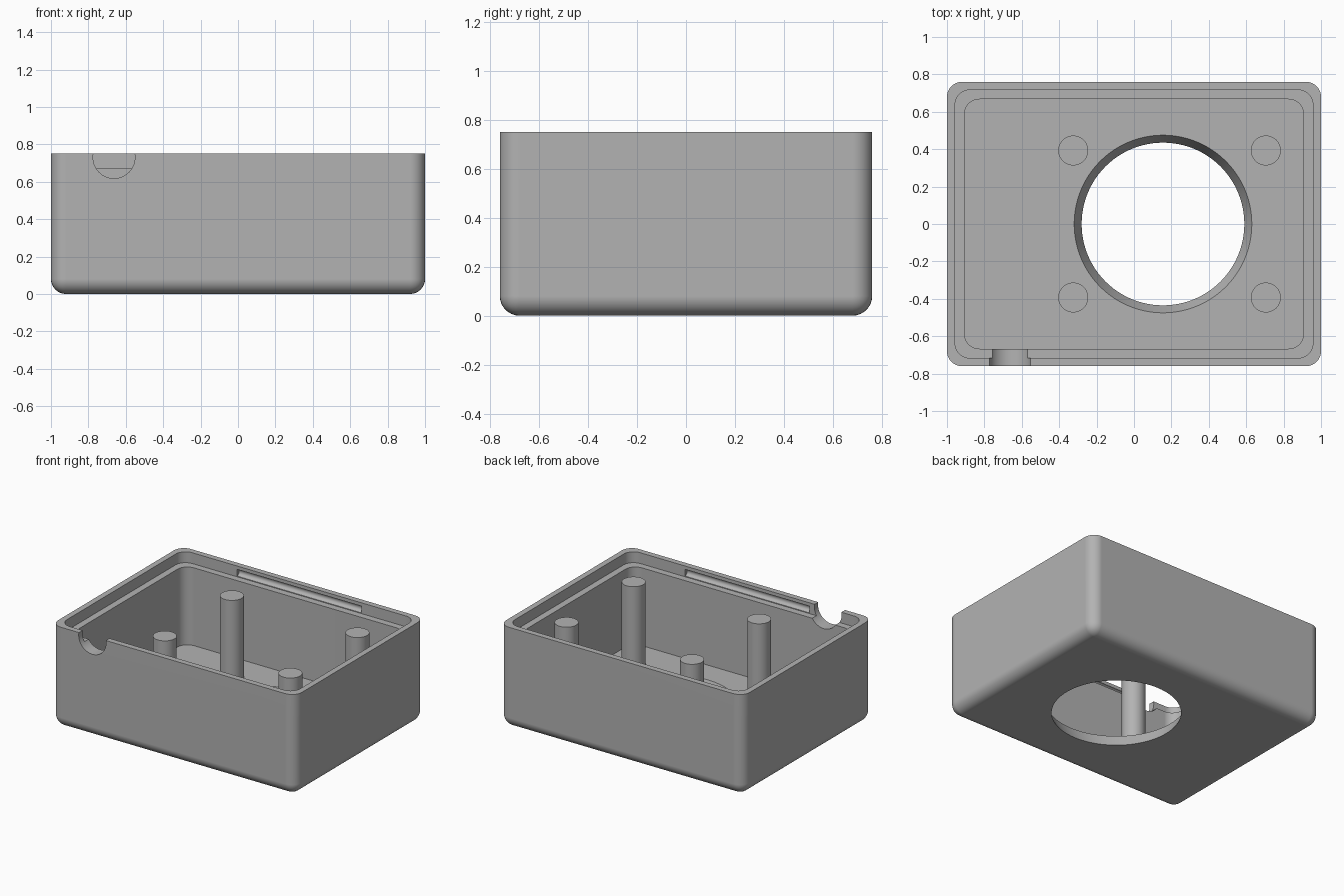
import bpy
import bmesh
import math
from mathutils import Matrix

cube = bpy.data.objects.get("Cube")
if cube:
    bpy.data.objects.remove(cube, do_unlink=True)

HALF_X, HALF_Y, HEIGHT = 1.0, 0.76, 0.75
FLOOR, LEDGE, RADIUS = 0.093, 0.67, 0.08
LIP, WALL = 0.043, 0.093

grey = bpy.data.materials.new("plain grey")
grey.use_nodes = True
colour = (0.45, 0.45, 0.45, 1)
grey.diffuse_color = colour
grey.node_tree.nodes["Principled BSDF"].inputs["Base Color"].default_value = colour


def finish(name, bm):
    mesh = bpy.data.meshes.new(name)
    bm.to_mesh(mesh)
    bm.free()
    mesh.materials.append(grey)
    ob = bpy.data.objects.new(name, mesh)
    bpy.context.collection.objects.link(ob)
    return ob


def activate(ob):
    bpy.ops.object.select_all(action="DESELECT")
    ob.select_set(True)
    bpy.context.view_layer.objects.active = ob


def rounded_box(name, inset, bottom, top, round_base=False):
    """Box with rounded upright edges, and a rounded base if wanted."""
    bm = bmesh.new()
    bmesh.ops.create_cube(bm, size=1)
    for v in bm.verts:
        v.co.x *= 2 * (HALF_X - inset)
        v.co.y *= 2 * (HALF_Y - inset)
        v.co.z = top if v.co.z > 0 else bottom
    edges = []
    for e in bm.edges:
        a, b = (v.co.z for v in e.verts)
        if a != b or (round_base and a == bottom):
            edges.append(e)
    bmesh.ops.bevel(bm, geom=edges, offset=RADIUS, segments=8,
                    profile=0.5, affect="EDGES")
    return finish(name, bm)


def cylinder(name, centre, r_low, r_high, length, axis="Z", sides=64):
    bm = bmesh.new()
    turn = {"Z": Matrix(), "X": Matrix.Rotation(math.pi / 2, 4, "Y"),
            "Y": Matrix.Rotation(math.pi / 2, 4, "X")}[axis]
    bmesh.ops.create_cone(bm, cap_ends=True, segments=sides, radius1=r_low,
                          radius2=r_high, depth=length,
                          matrix=Matrix.Translation(centre) @ turn)
    return finish(name, bm)


def cut(target, cutter):
    mod = target.modifiers.new("cut", "BOOLEAN")
    mod.operation = "DIFFERENCE"
    mod.solver = "EXACT"
    mod.object = cutter
    activate(target)
    bpy.ops.object.modifier_apply(modifier=mod.name)
    bpy.data.objects.remove(cutter, do_unlink=True)


def smooth(ob):
    activate(ob)
    bpy.ops.object.shade_smooth_by_angle(angle=math.radians(30))
    mod = ob.modifiers.new("flat face normals", "WEIGHTED_NORMAL")
    mod.keep_sharp = True


# Shell with a main cavity and a wider recess for the lid
shell = rounded_box("case_shell", 0, 0, HEIGHT, round_base=True)
cut(shell, rounded_box("cavity_cutter", WALL, FLOOR, HEIGHT + 0.2))
cut(shell, rounded_box("recess_cutter", LIP, LEDGE, HEIGHT + 0.1))

# Tapered round opening in the floor, widening upwards
extra = 0.02
slope = 0.04 / FLOOR
cut(shell, cylinder("opening_cutter", (0.155, 0, FLOOR / 2),
                    0.435 - slope * extra, 0.475 + slope * extra,
                    FLOOR + 2 * extra, sides=96))

# Cable notch in the front wall
cut(shell, cylinder("notch_cutter", (-0.663, -0.72, 0.73),
                    0.112, 0.112, 0.3, axis="Y"))

# Snap grooves inside the front and back lip
for side in (-1, 1):
    cut(shell, cylinder("groove_cutter", (0, side * (HALF_Y - LIP), 0.70),
                        0.025, 0.025, 1.02, axis="X", sides=24))
smooth(shell)

# Four mounting posts standing on the floor
POST_TOP = 0.705
base = FLOOR - 0.02
for x, across in ((-0.325, "right"), (0.705, "left")):
    for y, along in ((-0.393, "front"), (0.393, "back")):
        post = cylinder(f"{along}_{across}_post", (x, y, (base + POST_TOP) / 2),
                        0.08, 0.08, POST_TOP - base, sides=48)
        smooth(post)
